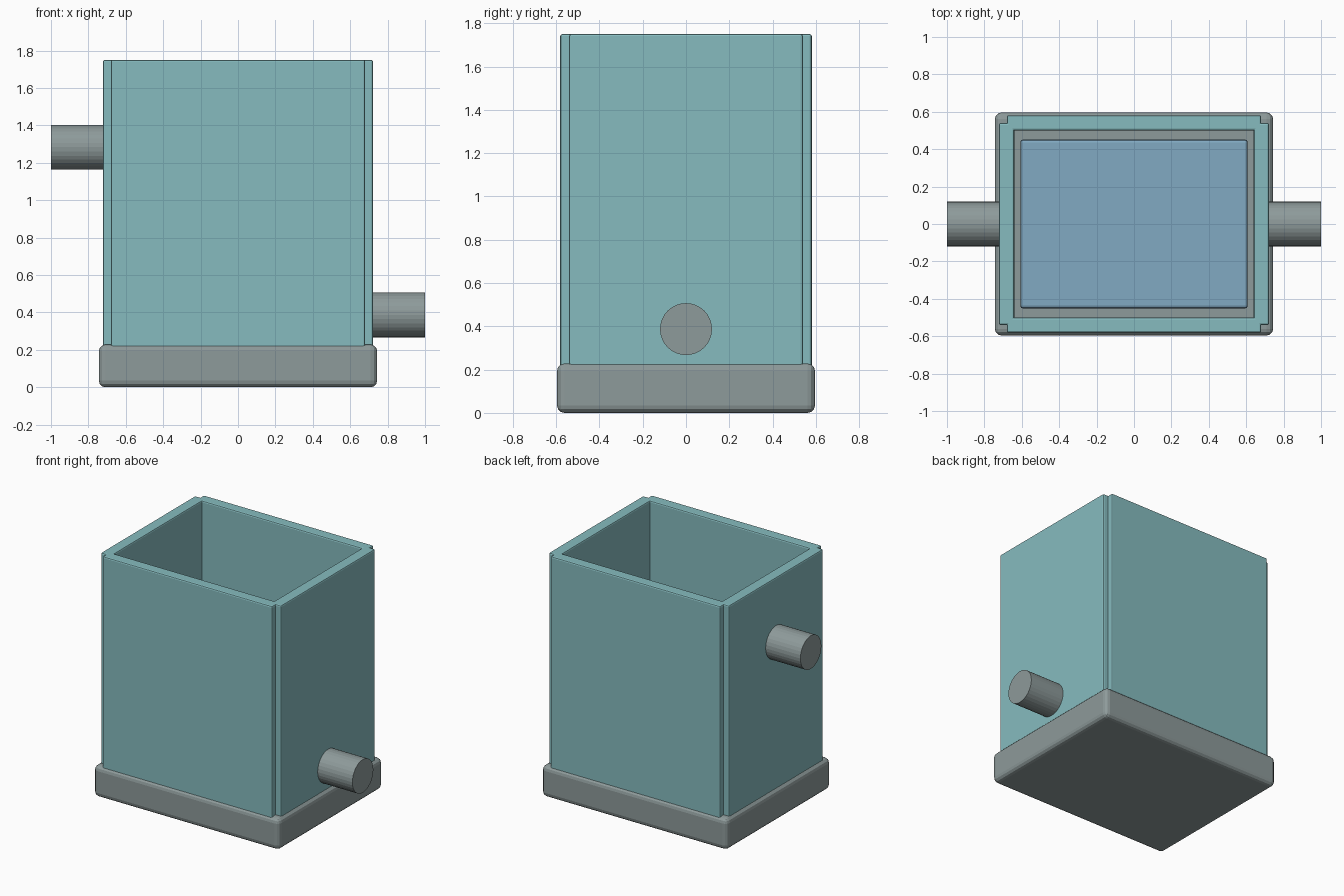
import bpy
import math

if "Cube" in bpy.data.objects:
    bpy.data.objects.remove(bpy.data.objects["Cube"])


def material(name, rgb):
    m = bpy.data.materials.new(name)
    m.diffuse_color = (*rgb, 1)
    m.use_nodes = True
    m.node_tree.nodes["Principled BSDF"].inputs["Base Color"].default_value = m.diffuse_color
    return m


GREY = material("grey metal", (0.27, 0.325, 0.325))
TEAL = material("teal panel", (0.24, 0.50, 0.52))
BLUE = material("water blue", (0.22, 0.40, 0.54))


def box(name, lo, hi, mat, bevel, segments=2):
    """Bevelled box between two corners."""
    bpy.ops.mesh.primitive_cube_add(size=1, location=[(a + b) / 2 for a, b in zip(lo, hi)])
    o = bpy.context.object
    o.name = name
    o.scale = [b - a for a, b in zip(lo, hi)]
    bpy.ops.object.transform_apply(location=False, rotation=False, scale=True)
    o.data.materials.append(mat)
    mod = o.modifiers.new("bevel", "BEVEL")
    mod.width = bevel
    mod.segments = segments
    return o


def pipe(name, x0, x1, z):
    """Round stub pipe along x."""
    bpy.ops.mesh.primitive_cylinder_add(vertices=32, radius=0.12, depth=x1 - x0,
                                        location=((x0 + x1) / 2, 0, z),
                                        rotation=(0, math.pi / 2, 0))
    o = bpy.context.object
    o.name = name
    o.data.materials.append(GREY)


# Base slab
box("base", (-0.744, -0.596, 0), (0.744, 0.596, 0.228), GREY, 0.035, 3)

# Tank walls, overlapping inside the notched corners
for s, name in ((-1, "front_wall"), (1, "back_wall")):
    y = sorted((s * 0.50, s * 0.581))
    box(name, (-0.68, y[0], 0.21), (0.68, y[1], 1.75), TEAL, 0.01)
for s, name in ((-1, "left_wall"), (1, "right_wall")):
    x = sorted((s * 0.64, s * 0.722))
    box(name, (x[0], -0.54, 0.21), (x[1], 0.54, 1.75), TEAL, 0.01)

# Water inside the tank
box("water", (-0.608, -0.452, 0.21), (0.608, 0.452, 1.05), BLUE, 0.015)

# Inlet high on the left, outlet low on the right
pipe("inlet_pipe", -1.0, -0.68, 1.283)
pipe("outlet_pipe", 0.68, 1.0, 0.387)
